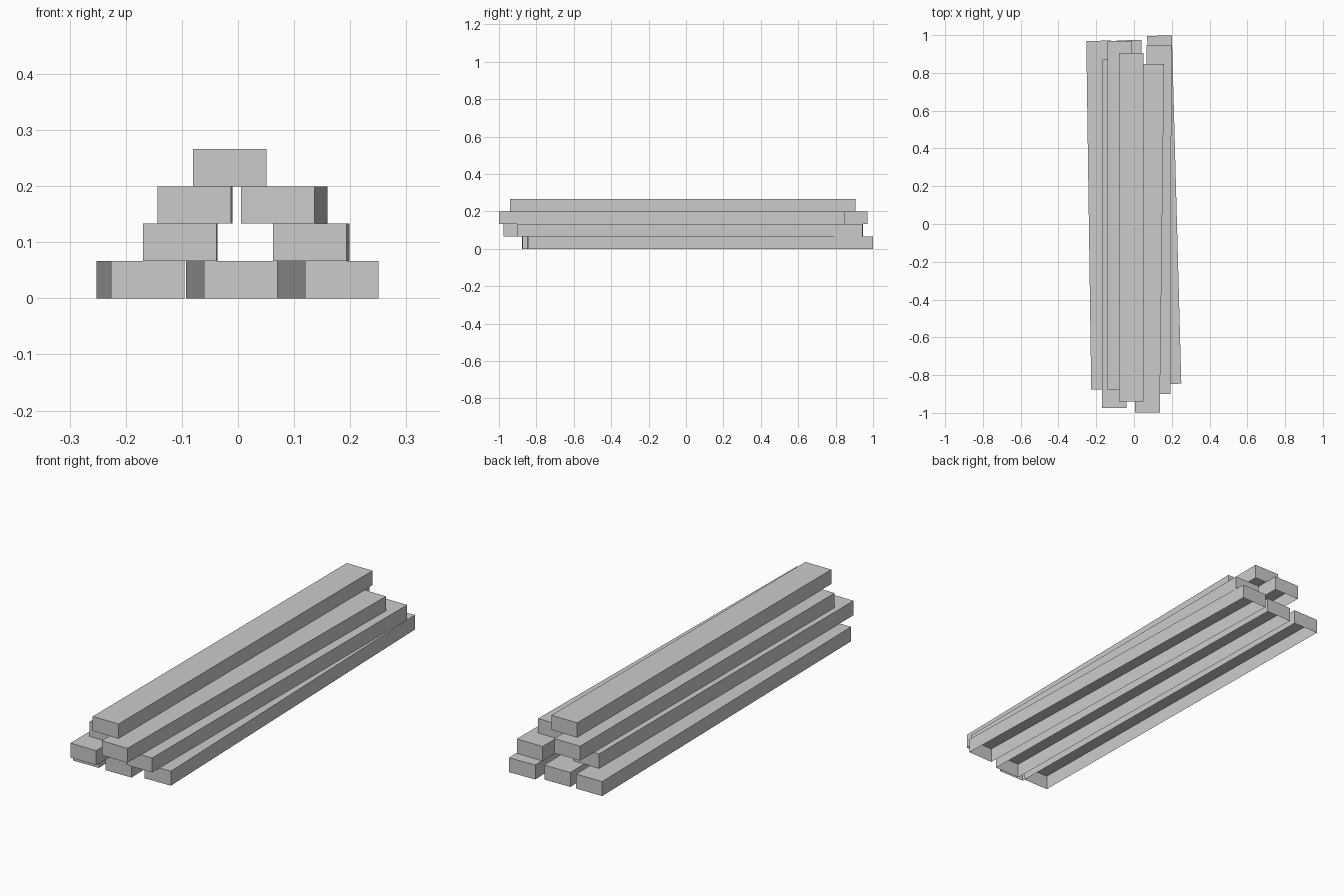
import bpy, bmesh, math
from mathutils import Matrix

cube = bpy.data.objects.get("Cube")
if cube:
    bpy.data.objects.remove(cube, do_unlink=True)

WIDTH, HEIGHT = 0.131, 0.0665

grey = bpy.data.materials.new("plain_grey")
grey.use_nodes = True
colour = (0.6, 0.6, 0.6, 1)
grey.diffuse_color = colour
grey.node_tree.nodes["Principled BSDF"].inputs["Base Color"].default_value = colour


def beam(name, layer, front_x, back_x, front_y, back_y):
    """Plank with an open underside, running between two end centres."""
    dx, dy = back_x - front_x, back_y - front_y
    bm = bmesh.new()
    bmesh.ops.create_cube(bm, size=1)
    bmesh.ops.scale(bm, vec=(WIDTH, math.hypot(dx, dy), HEIGHT), verts=bm.verts)
    underside = [f for f in bm.faces if f.normal.z < -0.9]
    bmesh.ops.delete(bm, geom=underside, context='FACES_ONLY')
    mesh = bpy.data.meshes.new(name)
    bm.to_mesh(mesh)
    bm.free()
    mesh.materials.append(grey)
    obj = bpy.data.objects.new(name, mesh)
    centre = ((front_x + back_x) / 2, (front_y + back_y) / 2, (layer + 0.5) * HEIGHT)
    obj.matrix_world = Matrix.Translation(centre) @ Matrix.Rotation(-math.atan2(dx, dy), 4, 'Z')
    bpy.context.collection.objects.link(obj)


# Bottom row
beam("bottom_right_beam", 0, -0.161, -0.187, -0.875, 0.97)
beam("bottom_middle_beam", 0, 0.005, -0.027, -0.875, 0.973)
beam("bottom_left_beam", 0, 0.185, 0.135, -0.847, 0.997)

# Second row
beam("second_right_beam", 1, -0.104, -0.102, -0.975, 0.87)
beam("second_left_beam", 1, 0.128, 0.133, -0.9, 0.945)

# Third row
beam("third_right_beam", 2, -0.078, -0.075, -0.875, 0.97)
beam("third_left_beam", 2, 0.071, 0.094, -0.998, 0.847)

# Top
beam("top_beam", 3, -0.015, -0.015, -0.94, 0.905)
